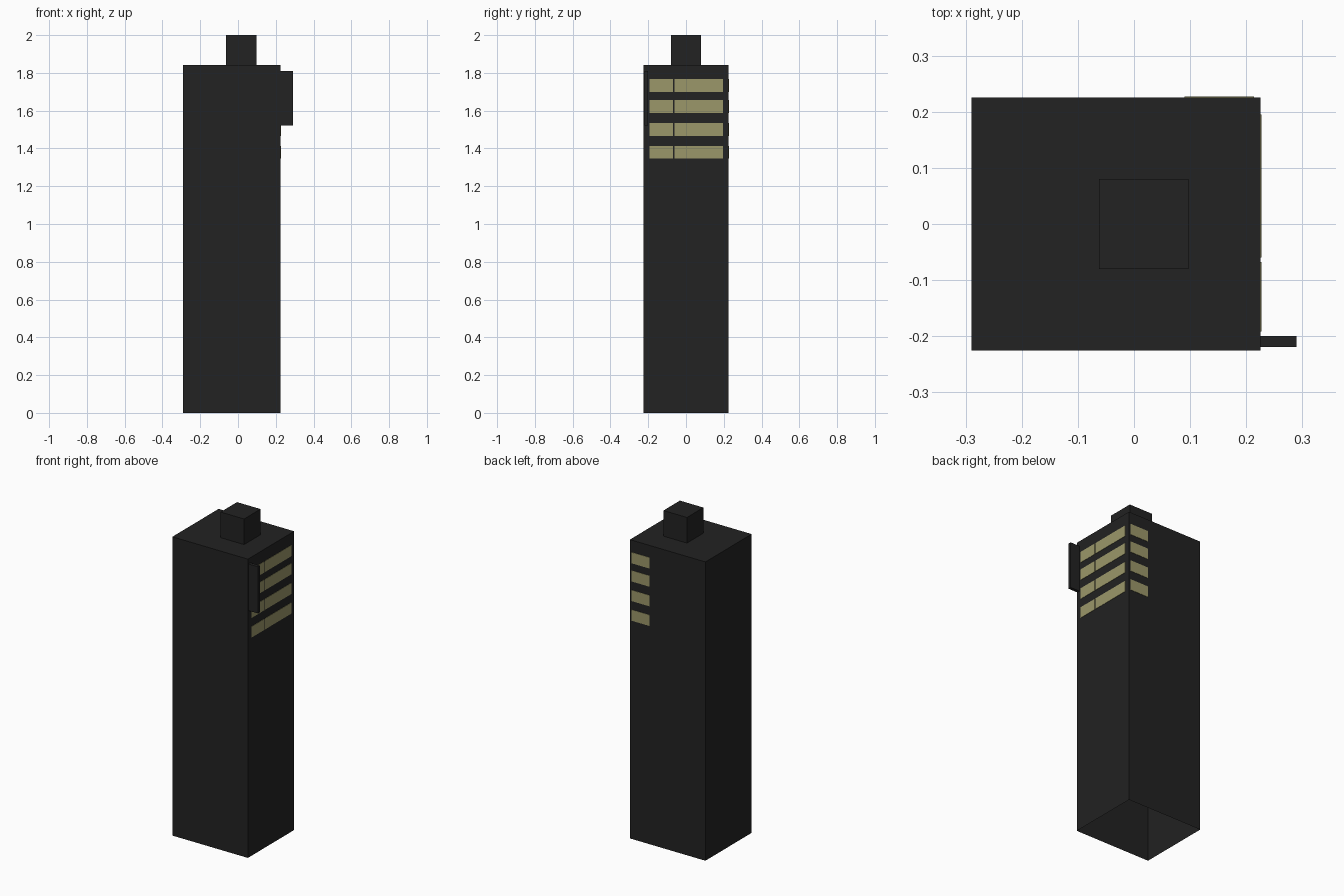
import bpy, bmesh

if "Cube" in bpy.data.objects:
    bpy.data.objects.remove(bpy.data.objects["Cube"])


def material(name, rgb):
    m = bpy.data.materials.new(name)
    m.diffuse_color = (*rgb, 1.0)
    m.use_nodes = True
    m.node_tree.nodes["Principled BSDF"].inputs["Base Color"].default_value = m.diffuse_color
    return m


charcoal = material("charcoal", (0.016, 0.016, 0.016))
window_yellow = material("window_yellow", (0.33, 0.31, 0.142))


def box(name, lo, hi, mat, open_bottom=False):
    """Axis-aligned box between two corners, optionally without its floor."""
    bm = bmesh.new()
    bmesh.ops.create_cube(bm, size=1)
    for v in bm.verts:
        v.co = [(a + b) / 2 + c * (b - a) for a, b, c in zip(lo, hi, v.co)]
    bm.normal_update()
    if open_bottom:
        floor = [f for f in bm.faces if f.normal.z < -0.5]
        bmesh.ops.delete(bm, geom=floor, context='FACES_ONLY')
    mesh = bpy.data.meshes.new(name)
    bm.to_mesh(mesh)
    bm.free()
    mesh.materials.append(mat)
    ob = bpy.data.objects.new(name, mesh)
    bpy.context.collection.objects.link(ob)
    return ob


X0, X1, Y = -0.29, 0.225, 0.225
ROOF = 1.842
T = 0.002  # window plate thickness

# Hollow tower, open underneath
box("tower", (X0, -Y, 0), (X1, Y, ROOF), charcoal, open_bottom=True)

# Rooftop hut
box("roof_hut", (-0.0625, -0.08, ROOF), (0.0975, 0.08, 2.0), charcoal)

# Sign blade sticking out of the right side
box("side_sign", (X1, -0.219, 1.522), (0.29, -0.2, 1.81), charcoal)

# Four floors of lit windows wrapping the back right corner
for i, z in enumerate((1.346, 1.467, 1.588, 1.70)):
    top = z + 0.068
    for part, (a, b) in {"front": (-0.192, -0.068), "back": (-0.06, 0.195)}.items():
        box(f"right_window_{part}_{i}", (X1 - T, a, z), (X1 + T, b, top), window_yellow)
    box(f"rear_window_{i}", (0.09, Y - T, z), (0.214, Y + T, top), window_yellow)
